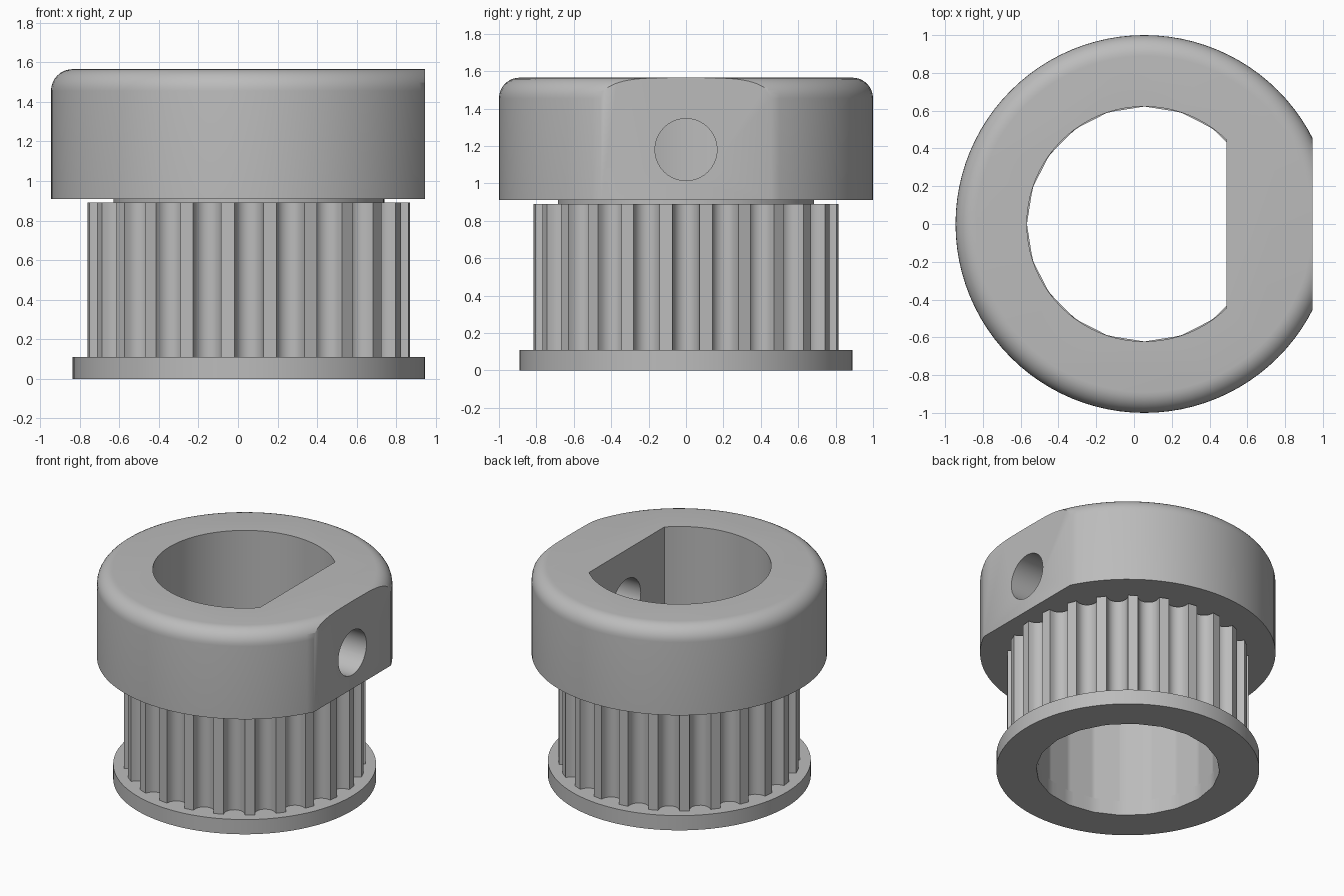
import bpy, bmesh
from math import pi, sin, cos, radians, sqrt

cube = bpy.data.objects.get("Cube")
if cube:
    bpy.data.objects.remove(cube, do_unlink=True)

AXIS = 0.055      # x position of the turning axis
BORE = 0.622
TEETH = 24

metal = bpy.data.materials.new("grey_metal")
metal.use_nodes = True
metal.diffuse_color = (0.5, 0.5, 0.5, 1)
metal.node_tree.nodes["Principled BSDF"].inputs["Base Color"].default_value = (0.5, 0.5, 0.5, 1)


def finish(name, bm):
    bmesh.ops.recalc_face_normals(bm, faces=bm.faces[:])
    mesh = bpy.data.meshes.new(name)
    bm.to_mesh(mesh)
    bm.free()
    mesh.materials.append(metal)
    obj = bpy.data.objects.new(name, mesh)
    bpy.context.collection.objects.link(obj)
    return obj


def bridge(bm, a, b):
    for i in range(len(a)):
        j = (i + 1) % len(a)
        bm.faces.new((a[i], a[j], b[j], b[i]))


def loop(bm, polar, z):
    return [bm.verts.new((AXIS + r * cos(t), r * sin(t), z)) for t, r in polar]


def circle(r, n=96):
    return [(2 * pi * i / n, r) for i in range(n)]


def facet_radius(t, r, n=20):
    """Radius of a regular n-sided outline in direction t."""
    step = 2 * pi / n
    return r * cos(step / 2) / cos(t % step - step / 2)


def tube(name, outline, z0, z1):
    """Prism with the given outer outline around the faceted bore."""
    bm = bmesh.new()
    inner = [(t, facet_radius(t, BORE)) for t, r in outline]
    loops = [loop(bm, p, z) for p, z in
             ((outline, z0), (outline, z1), (inner, z1), (inner, z0))]
    for k in range(4):
        bridge(bm, loops[k], loops[(k + 1) % 4])
    return finish(name, bm)


def solid(name, sections):
    """Closed solid through a stack of (outline, z) sections."""
    bm = bmesh.new()
    loops = [loop(bm, p, z) for p, z in sections]
    for a, b in zip(loops, loops[1:]):
        bridge(bm, a, b)
    bm.faces.new(loops[0])
    bm.faces.new(loops[-1])
    return finish(name, bm)


# Toothed belt drum: rounded grooves between narrow lands
def toothed_outline(radius, depth, half_groove, steps=10):
    pts = []
    for k in range(TEETH):
        for s in range(steps + 1):
            a = pi * s / steps
            pts.append((2 * pi * k / TEETH - half_groove * cos(a),
                        radius - depth * sin(a) ** 0.8))
    return pts


flange = tube("bottom_flange", circle(0.89), 0, 0.11)
drum = tube("toothed_drum", toothed_outline(0.818, 0.083, radians(5.1)), 0.11, 0.89)
neck = tube("neck", circle(0.685), 0.89, 0.91)

# Hub with a rounded top edge
FILLET, TOP = 0.11, 1.565
sections = [(circle(1.0), 0.91)]
for s in range(9):
    a = pi / 2 * s / 8
    sections.append((circle(1 - FILLET + FILLET * cos(a)), TOP - FILLET + FILLET * sin(a)))
hub = solid("hub", sections)

# Cutters: D-shaped bore, outer flat and set screw hole
limit = 0.49 - AXIS
corner = sqrt(BORE ** 2 - limit ** 2)
bm = bmesh.new()
edge = radians(45.6)
arc = [(edge + (2 * pi - 2 * edge) * i / 60, BORE) for i in range(61)]
ends = [loop(bm, arc, z) for z in (0.8, 1.7)]
for ring in ends:
    ring[0].co.x = ring[-1].co.x = 0.49
    ring[0].co.y, ring[-1].co.y = corner, -corner
    bm.faces.new(ring)
bridge(bm, *ends)
bore_cutter = finish("bore_cutter", bm)

bm = bmesh.new()
bmesh.ops.create_cube(bm, size=2)
bmesh.ops.translate(bm, verts=bm.verts, vec=(1.945, 0, 1.2))
flat_cutter = finish("flat_cutter", bm)

bm = bmesh.new()
bmesh.ops.create_cone(bm, cap_ends=True, segments=40, radius1=0.166, radius2=0.166, depth=0.9)
hole_cutter = finish("hole_cutter", bm)
hole_cutter.rotation_euler = (0, pi / 2, 0)
hole_cutter.location = (0.7, 0, 1.18)

cutters = (bore_cutter, flat_cutter, hole_cutter)
for cutter in cutters:
    cutter.hide_render = True
    mod = hub.modifiers.new(cutter.name, "BOOLEAN")
    mod.operation = "DIFFERENCE"
    mod.solver = "EXACT"
    mod.object = cutter

# Bake the cuts and drop the cutters
bpy.context.view_layer.update()
baked = bpy.data.meshes.new_from_object(
    hub.evaluated_get(bpy.context.evaluated_depsgraph_get()))
hub.modifiers.clear()
hub.data = baked
for cutter in cutters:
    bpy.data.objects.remove(cutter, do_unlink=True)

# Smooth curved walls, keep hard edges
for obj in (flange, drum, neck, hub):
    bpy.ops.object.select_all(action="DESELECT")
    obj.select_set(True)
    bpy.context.view_layer.objects.active = obj
    bpy.ops.object.shade_smooth_by_angle(angle=radians(32))
